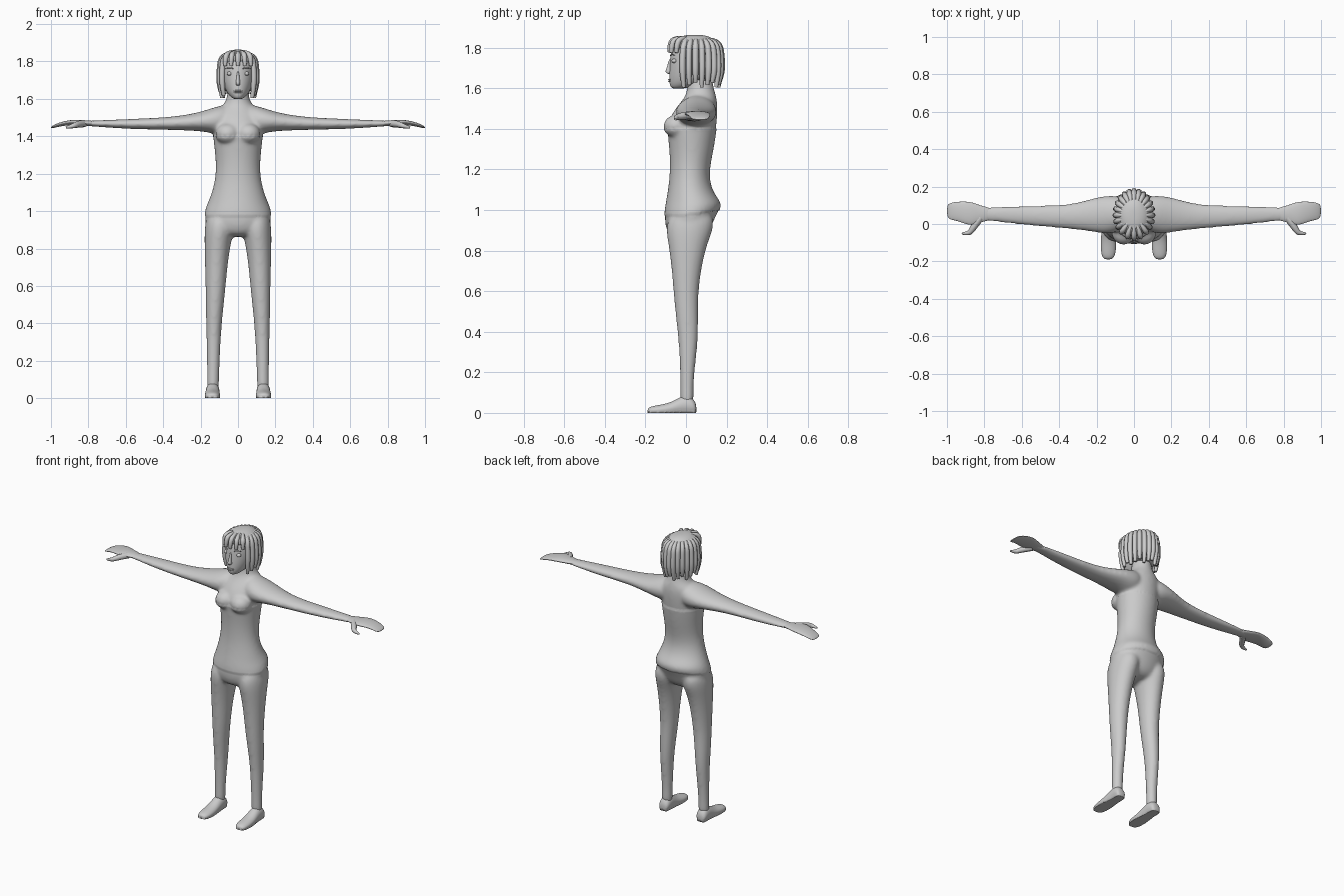
import bpy, bmesh, math
from mathutils import Vector

old = bpy.data.objects.get("Cube")
if old:
    bpy.data.objects.remove(old)

grey = bpy.data.materials.new("plain grey")
grey.use_nodes = True
GREY = (0.6, 0.6, 0.6, 1)
grey.diffuse_color = GREY
grey.node_tree.nodes["Principled BSDF"].inputs["Base Color"].default_value = GREY


def select(*objs):
    bpy.ops.object.select_all(action='DESELECT')
    for ob in objs:
        ob.select_set(True)
    bpy.context.view_layer.objects.active = objs[0]


def add_object(name, data):
    ob = bpy.data.objects.new(name, data)
    bpy.context.collection.objects.link(ob)
    data.materials.append(grey)
    return ob


def finish(ob, mirror=False, level=0, angle=80):
    """Mirror, subdivide, bake the modifiers and shade smooth."""
    if mirror:
        ob.modifiers.new("mirror", 'MIRROR').use_mirror_merge = False
    if level:
        ob.modifiers.new("subdivide", 'SUBSURF').levels = level
    select(ob)
    bpy.ops.object.convert(target='MESH')
    bpy.ops.object.shade_smooth_by_angle(angle=math.radians(angle))
    return ob


def loft(name, axis, rows, mirror=False, level=2, sides=16):
    """Skin oval rings; a row is position, then low and high on the other two axes."""
    bm = bmesh.new()
    others = [i for i in range(3) if i != axis]
    rings = []
    for t, a0, a1, b0, b1 in rows:
        ring = []
        for i in range(sides):
            ang = math.tau * i / sides
            p = Vector()
            p[axis] = t
            p[others[0]] = (a0 + a1) / 2 + (a1 - a0) / 2 * math.cos(ang)
            p[others[1]] = (b0 + b1) / 2 + (b1 - b0) / 2 * math.sin(ang)
            ring.append(bm.verts.new(p))
        rings.append(ring)
    for low, high in zip(rings, rings[1:]):
        for i in range(sides):
            j = (i + 1) % sides
            bm.faces.new((low[i], low[j], high[j], high[i]))
    bm.faces.new(rings[0])
    bm.faces.new(rings[-1])
    bmesh.ops.recalc_face_normals(bm, faces=bm.faces)
    mesh = bpy.data.meshes.new(name)
    bm.to_mesh(mesh)
    bm.free()
    return finish(add_object(name, mesh), mirror, level)


def ball(name, place, size, mirror=False):
    bm = bmesh.new()
    bmesh.ops.create_uvsphere(bm, u_segments=24, v_segments=14, radius=1)
    for v in bm.verts:
        v.co = Vector(place) + v.co * Vector(size)
    mesh = bpy.data.meshes.new(name)
    bm.to_mesh(mesh)
    bm.free()
    return finish(add_object(name, mesh), mirror)


def tubes(name, paths, radius, mirror=False):
    """Round strands along smooth paths of (point, thickness)."""
    curve = bpy.data.curves.new(name, 'CURVE')
    curve.dimensions = '3D'
    curve.bevel_depth = radius
    curve.bevel_resolution = 2
    curve.use_fill_caps = True
    for path in paths:
        line = curve.splines.new('NURBS')
        line.points.add(len(path) - 1)
        for dot, (place, thick) in zip(line.points, path):
            dot.co = (*place, 1)
            dot.radius = thick
        line.use_endpoint_u = True
        line.order_u = 3
        line.resolution_u = 5
    return finish(add_object(name, curve), mirror)


# Torso: height, half width, front and back
TORSO = [(.86, .10, -.07, .08), (.9, .16, -.1, .12), (.95, .182, -.108, .14),
         (1, .178, -.105, .165), (1.03, .168, -.1, .18), (1.08, .145, -.09, .135),
         (1.15, .124, -.08, .113), (1.22, .116, -.077, .118), (1.3, .12, -.08, .135),
         (1.38, .13, -.09, .148), (1.44, .135, -.09, .155), (1.5, .135, -.055, .158),
         (1.54, .12, -.02, .155), (1.57, .075, 0, .148), (1.61, .058, .005, .135),
         (1.68, .058, .01, .13)]
torso = loft("torso", 2, [(z, -w, w, f, b) for z, w, f, b in TORSO])
chest = ball("chest", (.055, -.045, 1.415), (.065, .066, .055), True)

# Legs
legs = loft("legs", 2, [
    (1, .03, .165, -.07, .13), (.92, .015, .18, -.105, .145), (.84, .035, .181, -.09, .108),
    (.72, .054, .178, -.073, .078), (.58, .066, .174, -.062, .06), (.46, .08, .173, -.05, .062),
    (.34, .09, .17, -.036, .06), (.2, .097, .167, -.03, .042), (.1, .1, .166, -.028, .037),
    (.03, .1, .168, -.03, .04)], True)

# Arms
arms = loft("arms", 0, [
    (.04, -.02, .14, 1.42, 1.57), (.1, -.05, .155, 1.405, 1.565), (.16, -.055, .152, 1.42, 1.545),
    (.22, -.043, .14, 1.428, 1.526), (.34, -.027, .104, 1.433, 1.505), (.5, -.015, .1, 1.436, 1.496),
    (.65, 0, .097, 1.442, 1.49), (.78, .015, .09, 1.453, 1.484), (.84, .02, .09, 1.455, 1.483)], True)

# Merge limbs and torso into one soft skin
select(torso, chest, legs, arms)
bpy.ops.object.join()
body = torso
body.name = "body"
remesh = body.modifiers.new("merge", 'REMESH')
remesh.mode = 'VOXEL'
remesh.voxel_size = .009
soften = body.modifiers.new("soften", 'SMOOTH')
soften.factor = .5
soften.iterations = 12
finish(body, angle=180)

# Shirt hem: the shirt stands slightly proud of the trousers
normals = [v.normal.copy() for v in body.data.vertices]
for v, n in zip(body.data.vertices, normals):
    if abs(v.co.x) < .25 and .975 + .15 * max(v.co.y, 0) < v.co.z < 1.4:
        v.co += n * .004

# Hands: palm with joined fingers, and thumb
loft("hands", 0, [
    (.76, .018, .088, 1.455, 1.483), (.81, .013, .095, 1.456, 1.485), (.86, -.01, .117, 1.459, 1.489),
    (.9, -.002, .122, 1.46, 1.487), (.95, .018, .12, 1.453, 1.476), (.985, .022, .113, 1.444, 1.461),
    (1, .04, .1, 1.442, 1.45)], True)
tubes("thumbs", [[((.82, .035, 1.468), 1.2), ((.85, -.005, 1.466), 1.2), ((.875, -.045, 1.458), .9),
                  ((.895, -.05, 1.452), .7), ((.92, -.052, 1.447), .3)]], .016, True)

# Feet with flat soles
feet = loft("feet", 1, [
    (-.19, .12, .155, 0, .02), (-.175, .102, .173, -.008, .032), (-.13, .094, .179, -.012, .04),
    (-.08, .096, .178, -.012, .05), (-.04, .098, .174, -.012, .072), (0, .098, .172, -.012, .09),
    (.035, .1, .172, -.012, .075), (.052, .112, .16, 0, .04)], True)
for v in feet.data.vertices:
    v.co.z = max(v.co.z, 0) if v.co.z > .012 else 0

# Head and face
loft("head", 2, [
    (1.598, -.015, .015, -.062, -.02), (1.605, -.034, .034, -.078, .03), (1.63, -.06, .06, -.085, .1),
    (1.68, -.082, .082, -.085, .14), (1.74, -.091, .091, -.08, .155), (1.8, -.086, .086, -.075, .15),
    (1.84, -.06, .06, -.045, .12), (1.85, -.02, .02, 0, .07)])
ball("eyes", (.046, -.057, 1.735), (.014, .014, .011), True)
loft("nose", 2, [(1.67, -.01, .01, -.09, -.07), (1.68, -.015, .015, -.106, -.07),
                 (1.7, -.01, .01, -.096, -.07), (1.75, -.006, .006, -.082, -.07)], sides=8)
tubes("brows", [[((.025, -.077, 1.762), 1), ((.045, -.07, 1.77), 1), ((.066, -.056, 1.762), .6)]],
      .003, True)
for name, z in (("upper_lip", 1.643), ("lower_lip", 1.635)):
    ball(name, (0, -.079, z), (.024, .009, .004))


# Hair: smooth crown, hanging bob strands and a short fringe
def around(angle, reach, z):
    a = math.radians(angle)
    return (.1 * reach * math.sin(a), .05 - .127 * reach * math.cos(a), z)


crown = loft("hair_crown", 2, [
    (1.78, -.1, .1, -.06, .172), (1.81, -.098, .098, -.075, .17), (1.84, -.08, .08, -.06, .145),
    (1.858, -.05, .05, -.025, .11), (1.864, -.015, .015, .02, .07)])
back = loft("hair_back", 2, [
    (1.63, -.08, .08, .025, .155), (1.68, -.092, .092, .0, .165), (1.8, -.095, .095, -.03, .167)])
strands = []
count = 17
for i in range(count):
    angle = 58 + (360 - 116) * i / (count - 1)
    tip = 1.605 + .012 * (i % 3)
    strands.append([(around(angle, .55, 1.84), .6), (around(angle, .9, 1.83), 1),
                    (around(angle, 1, 1.75), 1), (around(angle, 1, 1.67), 1),
                    (around(angle, .9, tip), .6)])
tubes("hair_strands", strands, .0155)
fringe = []
for i in range(-2, 3):
    angle = i * 21
    fringe.append([(around(angle, .5, 1.85), .6), (around(angle, .88, 1.845), 1),
                   (around(angle, 1.02, 1.81), 1), (around(angle, 1.03, 1.775), .6)])
tubes("hair_fringe", fringe, .0145)
